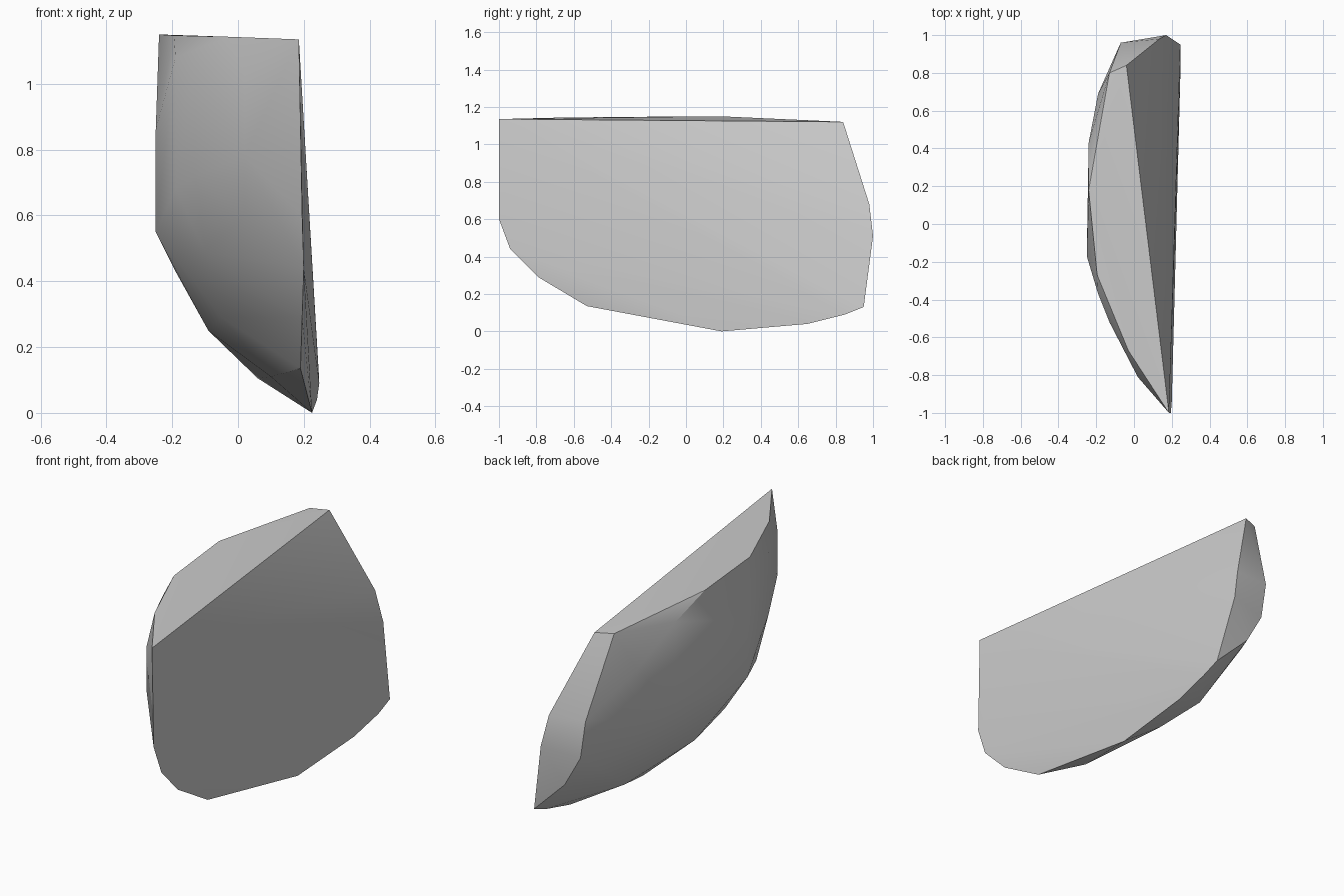
import bpy
import bmesh
import math

cube = bpy.data.objects.get("Cube")
if cube:
    bpy.data.objects.remove(cube, do_unlink=True)


def make_material(name, colour):
    material = bpy.data.materials.new(name)
    material.use_nodes = True
    material.diffuse_color = colour
    material.node_tree.nodes["Principled BSDF"].inputs["Base Color"].default_value = colour
    return material


def hull_object(name, points, material):
    """Wrap a convex skin round the profile points."""
    bm = bmesh.new()
    for point in points:
        bm.verts.new(point)
    result = bmesh.ops.convex_hull(bm, input=bm.verts[:])
    loose = {g for g in result["geom_interior"] + result["geom_unused"]
             if isinstance(g, bmesh.types.BMVert)}
    bmesh.ops.delete(bm, geom=list(loose), context="VERTS")
    bmesh.ops.recalc_face_normals(bm, faces=bm.faces[:])
    mesh = bpy.data.meshes.new(name)
    bm.to_mesh(mesh)
    bm.free()
    mesh.materials.append(material)
    obj = bpy.data.objects.new(name, mesh)
    bpy.context.collection.objects.link(obj)
    return obj


# Outline of the broad, nearly flat left side
flat_side = [
    (0.185, -1, 1.135), (0.195, -1, 0.6), (0.2, -0.94, 0.44),
    (0.195, -0.79, 0.29), (0.19, -0.53, 0.135), (0.225, 0.19, 0),
    (0.24, 0.65, 0.04), (0.247, 0.85, 0.09), (0.245, 0.95, 0.13),
    (0.17, 1, 0.51), (0.135, 0.98, 0.68), (-0.04, 0.84, 1.12),
]

# Curved rim of the top
top_rim = [
    (-0.13, 0.8, 1.122), (-0.24, 0.18, 1.15),
    (-0.195, -0.27, 1.147), (-0.03, -0.67, 1.143),
]

# Upright curved wall: each plan position runs from a low to a high height
wall_plan = [
    (0.02, -0.81, 0.78, 1.03), (-0.13, -0.52, 0.72, 1.06),
    (-0.19, -0.37, 0.68, 1.08), (-0.25, -0.17, 0.55, 0.86),
    (-0.24, 0.43, 0.62, 1.075), (-0.19, 0.69, 0.65, 0.9),
]
wall = [(x, y, z) for x, y, low, high in wall_plan for z in (low, high)]

# Rounded underside of the curved wall
underside = [
    (0.02, -0.73, 0.6), (-0.1, -0.46, 0.49), (-0.05, -0.26, 0.29),
    (-0.19, -0.04, 0.43), (-0.09, 0.05, 0.25), (0.1, -0.26, 0.11),
    (0.06, 0.28, 0.105), (0, 0.52, 0.165), (-0.04, 0.8, 0.37),
]

# Edge of the narrow back strip
back_strip = [(-0.07, 0.96, 0.69), (-0.04, 0.96, 0.485), (0.055, 0.96, 0.315)]

stone_grey = make_material("stone_grey", (0.6, 0.6, 0.6, 1))
shard = hull_object("stone_shard",
                    flat_side + top_rim + wall + underside + back_strip,
                    stone_grey)

# Smooth curved skin with crisp broken edges
bpy.ops.object.select_all(action="DESELECT")
shard.select_set(True)
bpy.context.view_layer.objects.active = shard
bpy.ops.object.shade_smooth_by_angle(angle=math.radians(30))
